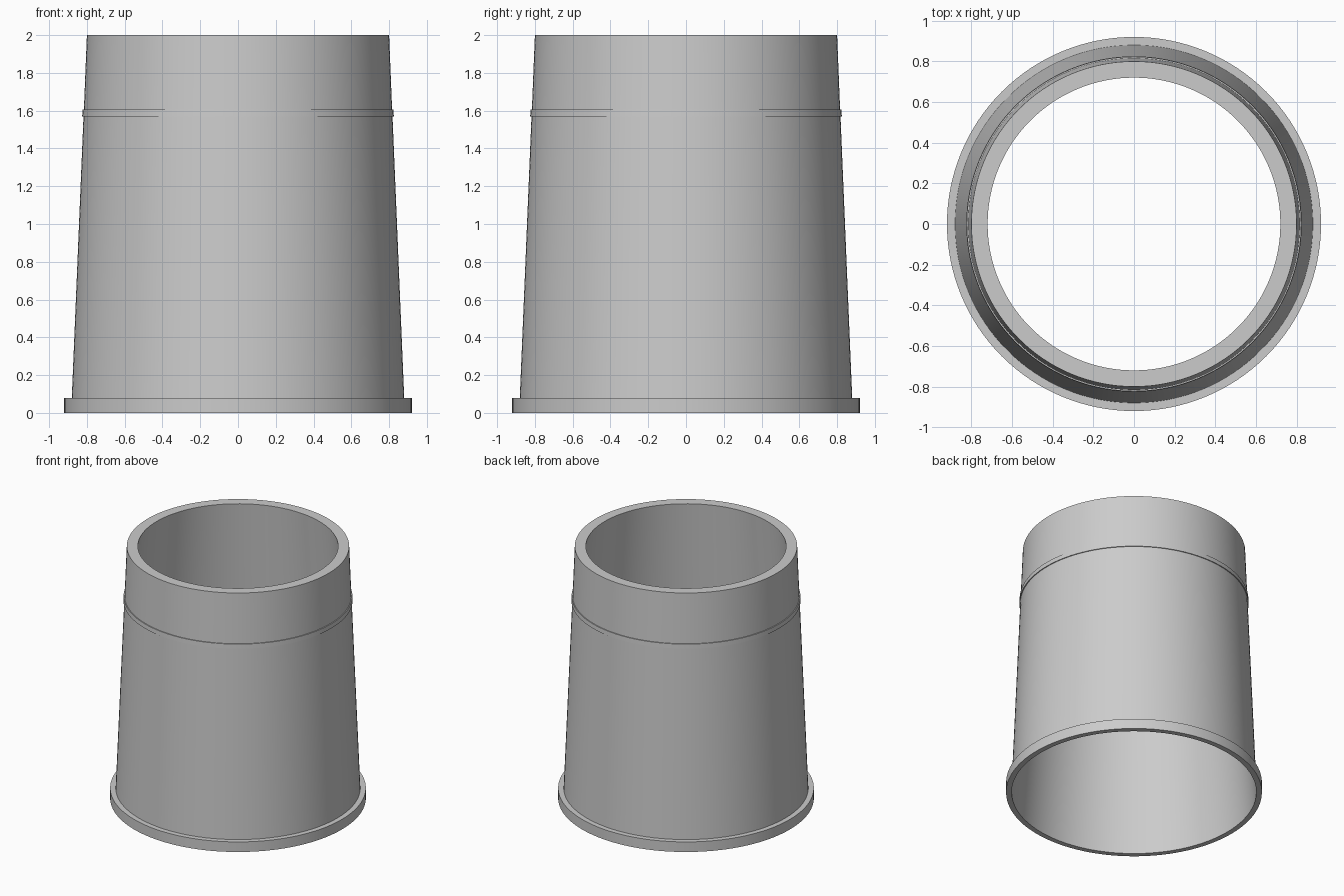
import bpy, bmesh
from math import radians, tau
from mathutils import Matrix, Vector

cube = bpy.data.objects.get("Cube")
if cube:
    bpy.data.objects.remove(cube, do_unlink=True)

SEGMENTS = 128

grey = bpy.data.materials.new("plain grey")
grey.use_nodes = True
colour = (0.6, 0.6, 0.6, 1)
grey.diffuse_color = colour
grey.node_tree.nodes["Principled BSDF"].inputs["Base Color"].default_value = colour


def lathe(name, profile):
    """Spin a closed (radius, height) profile around z."""
    bm = bmesh.new()
    verts = [bm.verts.new((r, 0, z)) for r, z in profile]
    edges = [bm.edges.new((v, verts[i - 1])) for i, v in enumerate(verts)]
    bmesh.ops.spin(bm, geom=verts + edges, cent=(0, 0, 0), axis=(0, 0, 1),
                   angle=tau, steps=SEGMENTS, use_merge=True)
    bmesh.ops.remove_doubles(bm, verts=bm.verts, dist=0.0001)
    bmesh.ops.recalc_face_normals(bm, faces=bm.faces)
    mesh = bpy.data.meshes.new(name)
    bm.to_mesh(mesh)
    bm.free()
    mesh.materials.append(grey)
    obj = bpy.data.objects.new(name, mesh)
    bpy.context.collection.objects.link(obj)
    bpy.ops.object.select_all(action="DESELECT")
    obj.select_set(True)
    bpy.context.view_layer.objects.active = obj
    bpy.ops.object.shade_smooth_by_angle(angle=radians(30))
    return obj


# Tapered open sleeve with base flange and raised band, as one wall section
lathe("tapered_sleeve", [
    (0.88, 0), (0.92, 0), (0.92, 0.08), (0.88, 0.08),
    (0.818, 1.57), (0.825, 1.57), (0.823, 1.605), (0.816, 1.605),
    (0.80, 2), (0.72, 2),
])
